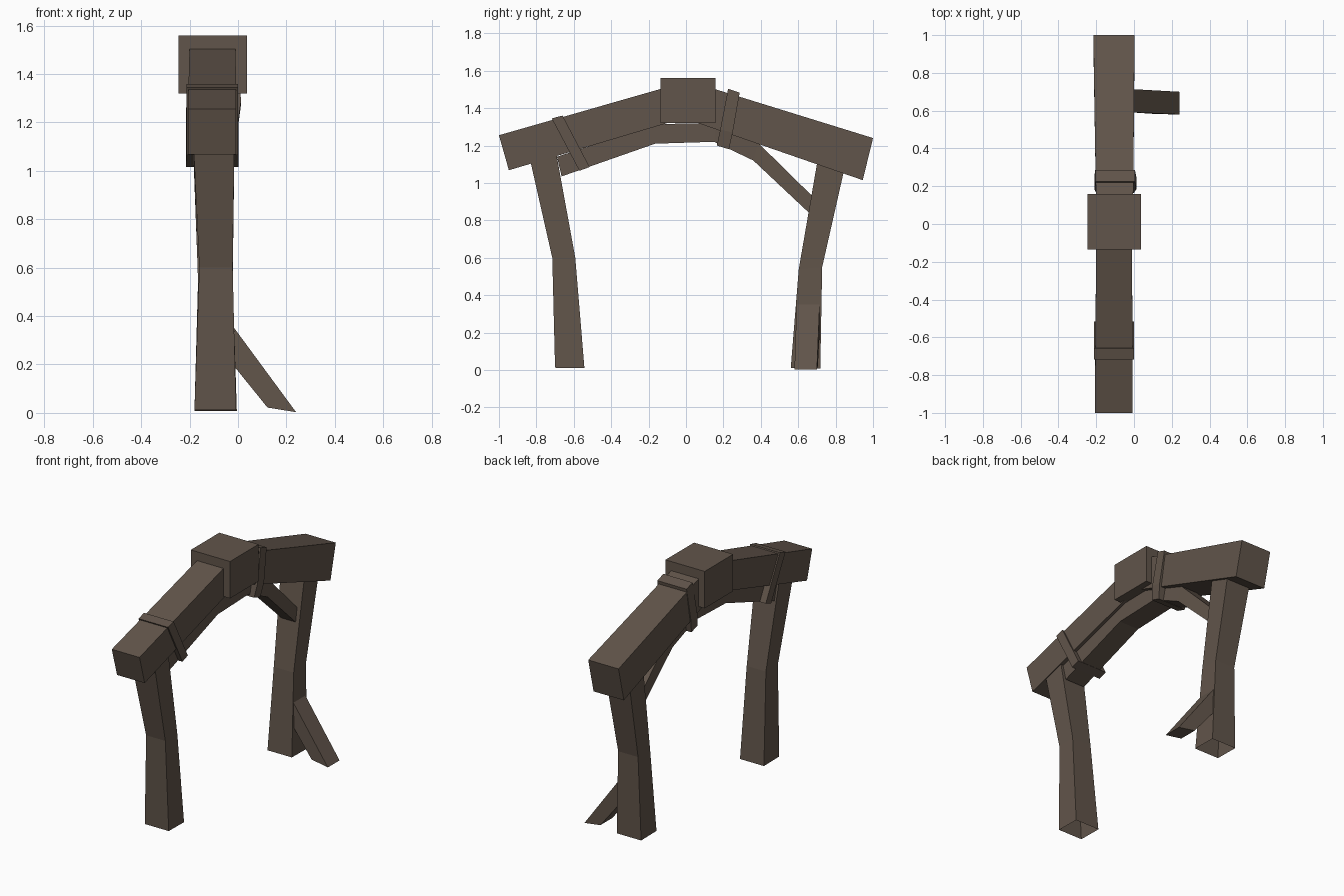
import bpy, bmesh

wood = bpy.data.materials.new("dark weathered wood")
wood.diffuse_color = (0.12, 0.09, 0.069, 1)


def timber(name, stations, open_start=False):
    """Loft a square timber. Station: (y, z) of one edge, (y, z) of the other, x min, x max."""
    bm = bmesh.new()
    rings = []
    for ya, za, yb, zb, x0, x1 in stations:
        pts = [(x0, ya, za), (x1, ya, za), (x1, yb, zb), (x0, yb, zb)]
        rings.append([bm.verts.new(p) for p in pts])
    for r, s in zip(rings, rings[1:]):
        for i in range(4):
            j = (i + 1) % 4
            bm.faces.new((r[i], r[j], s[j], s[i]))
    if not open_start:
        bm.faces.new(rings[0][::-1])
    bm.faces.new(rings[-1])
    bmesh.ops.recalc_face_normals(bm, faces=bm.faces)
    me = bpy.data.meshes.new(name)
    bm.to_mesh(me)
    bm.free()
    me.materials.append(wood)
    ob = bpy.data.objects.new(name, me)
    bpy.context.collection.objects.link(ob)
    return ob


# central ridge block
timber("ridge_block", [(-0.135, 1.32, -0.135, 1.56, -0.245, 0.037),
                       (0.158, 1.32, 0.158, 1.56, -0.245, 0.037)])

# sloping roof beams, buried in the block
timber("front_beam", [(-0.947, 1.068, -1.0, 1.255, -0.207, -0.008),
                      (-0.05, 1.335, -0.05, 1.527, -0.2, -0.01)])
timber("back_beam", [(0.945, 1.015, 1.0, 1.24, -0.215, 0.003),
                     (0.05, 1.325, 0.05, 1.534, -0.2, -0.005)])

# bent legs, hollow at the foot
timber("front_leg", [(-0.70, 0.012, -0.543, 0.01, -0.18, -0.008),
                     (-0.715, 0.6, -0.592, 0.6, -0.16, -0.022),
                     (-0.835, 1.13, -0.695, 1.165, -0.185, -0.015)], True)
timber("back_leg", [(0.56, 0.01, 0.718, 0.008, -0.18, -0.005),
                    (0.603, 0.54, 0.728, 0.55, -0.165, -0.022),
                    (0.705, 1.13, 0.848, 1.08, -0.185, -0.015)], True)

# curved brace under the arch
timber("arch_brace", [(-0.665, 1.035, -0.69, 1.14, -0.17, -0.03),
                      (-0.165, 1.21, -0.15, 1.315, -0.17, -0.03),
                      (0.15, 1.22, 0.16, 1.32, -0.17, -0.03),
                      (0.36, 1.12, 0.385, 1.215, -0.155, -0.04),
                      (0.69, 0.81, 0.69, 0.915, -0.145, -0.045)])

# binding straps around beam and brace
timber("front_strap", [(-0.57, 1.065, -0.515, 1.085, -0.213, 0.0),
                       (-0.718, 1.345, -0.66, 1.36, -0.213, 0.0)])
timber("back_strap", [(0.165, 1.2, 0.23, 1.18, -0.2, 0.0),
                      (0.183, 1.285, 0.25, 1.27, -0.21, 0.012),
                      (0.225, 1.503, 0.287, 1.483, -0.205, 0.005)])

# diagonal foot prop beside the back leg
prop = timber("foot_prop", [(0.59, 0, 0.71, 0, 0, 1), (0.58, 0, 0.70, 0, 0, 1)])
outline = [(-0.03, 0.21), (-0.03, 0.37), (0.24, 0.003), (0.122, 0.022)]
ys = [(0.592, 0.715), (0.592, 0.715), (0.58, 0.7), (0.582, 0.705)]
for k, (x, z) in enumerate(outline):
    for side in (0, 1):
        # ring corner order: (x0,a) (x1,a) (x1,b) (x0,b)
        idx = {(0, 0): 0, (1, 0): 1, (2, 0): 5, (3, 0): 4,
               (0, 1): 3, (1, 1): 2, (2, 1): 6, (3, 1): 7}[(k, side)]
        prop.data.vertices[idx].co = (x, ys[k][side], z)
bm = bmesh.new()
bm.from_mesh(prop.data)
bmesh.ops.recalc_face_normals(bm, faces=bm.faces)
bm.to_mesh(prop.data)
bm.free()
